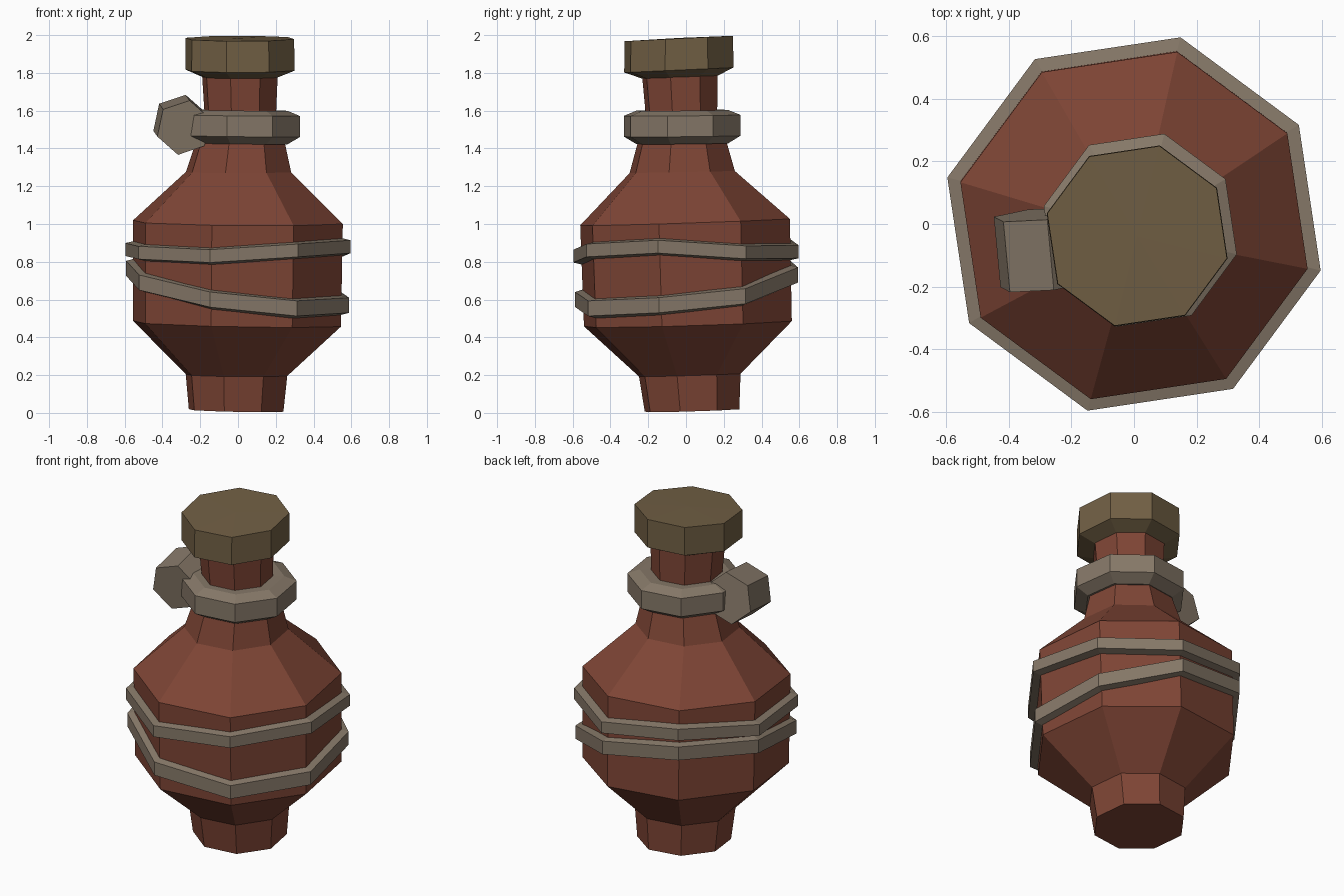
import bpy, bmesh, math
from mathutils import Vector

if "Cube" in bpy.data.objects:
    bpy.data.objects.remove(bpy.data.objects["Cube"])

N = 8
START = math.radians(31)


def material(name, rgb):
    m = bpy.data.materials.new(name)
    m.diffuse_color = (*rgb, 1)
    m.use_nodes = True
    m.node_tree.nodes["Principled BSDF"].inputs["Base Color"].default_value = m.diffuse_color
    return m


CLAY = material("red_clay", (0.21, 0.06, 0.036))
CORD = material("grey_cord", (0.24, 0.19, 0.14))
WOOD = material("brown_stopper", (0.165, 0.115, 0.058))


def ring(r, z, cx=0, cy=0, tx=0, ty=0, offsets=None):
    """Octagonal ring, tilted by tx / ty, with optional height per corner."""
    pts = []
    for i in range(N):
        a = START + i * math.tau / N
        x, y = r * math.cos(a), r * math.sin(a)
        dz = offsets[i] if offsets else 0
        pts.append(Vector((cx + x, cy + y, z + tx * x + ty * y + dz)))
    return pts


def loft(name, rings, mat, closed=False, apex=None):
    """Skin a stack of rings; closed joins last to first, else ends are capped."""
    bm = bmesh.new()
    vs = [[bm.verts.new(p) for p in r] for r in rings]
    n = len(vs[0])
    pairs = list(zip(vs, vs[1:])) + ([(vs[-1], vs[0])] if closed else [])
    for a, b in pairs:
        for i in range(n):
            j = (i + 1) % n
            bm.faces.new((a[i], a[j], b[j], b[i]))
    if not closed:
        bm.faces.new(vs[0][::-1])
        if apex:
            c = bm.verts.new(apex)
            for i in range(n):
                bm.faces.new((vs[-1][i], vs[-1][(i + 1) % n], c))
        else:
            bm.faces.new(vs[-1])
    bmesh.ops.recalc_face_normals(bm, faces=bm.faces)
    me = bpy.data.meshes.new(name)
    bm.to_mesh(me)
    bm.free()
    me.materials.append(mat)
    ob = bpy.data.objects.new(name, me)
    bpy.context.collection.objects.link(ob)
    return ob


# Bottle body: foot, belly, shoulder and neck
loft("bottle_body", [
    ring(0.258, 0.013, -0.01, 0.032, -0.02, 0.03),
    ring(0.277, 0.20, -0.008, 0.02, -0.01, 0.03),
    ring(0.567, 0.472, -0.005, 0.01, -0.02, 0.03),
    ring(0.572, 1.01, 0, -0.005, -0.01, 0.033),
    ring(0.287, 1.275, 0.003, -0.02, 0, 0.02),
    ring(0.243, 1.43, 0.012, -0.02),
    ring(0.196, 1.60, 0.012, -0.025),
    ring(0.207, 1.80, 0.01, -0.033),
], CLAY)

# Stopper with a faceted top
loft("stopper", [
    ring(0.20, 1.775, 0.01, -0.036, 0, 0.03),
    ring(0.298, 1.815, 0.01, -0.038, 0, 0.045),
    ring(0.296, 1.982, 0.01, -0.038, 0, 0.05),
], WOOD, apex=(0.01, -0.038, 1.985))

# Thick cord around the neck
loft("neck_cord", [
    ring(r, z, 0.02, -0.02, -0.01, 0.01)
    for r, z in ((0.19, 1.43), (0.25, 1.425), (0.318, 1.465),
                 (0.318, 1.575), (0.25, 1.602), (0.18, 1.60))
], CORD, closed=True)

# Uneven cords around the belly: corner heights and half thickness
bands = {
    "upper_belly_cord": ([0.85, 0.853, 0.905, 0.865, 0.848, 0.83, 0.86, 0.88],
                         0.034, 0.615, 0, 0),
    "lower_belly_cord": ([0.618, 0.73, 0.79, 0.765, 0.69, 0.60, 0.553, 0.57],
                         0.04, 0.608, -0.002, 0.003),
}
for name, (zs, h, r, cx, cy) in bands.items():
    loft(name, [
        ring(rr, dz, cx, cy, offsets=zs)
        for rr, dz in ((0.545, -h - 0.016), (r, -h), (r, h), (0.545, h + 0.016))
    ], CORD, closed=True)

# Hexagonal knot on the left of the neck cord
front, back = Vector((-0.287, -0.195, 1.51)), Vector((-0.308, 0.03, 1.54))
axis = (back - front).normalized()
side = Vector((1, 0, 0))
side = (side - axis * side.dot(axis)).normalized()
up = side.cross(axis)
loft("cord_knot", [
    [c + 0.148 * (math.cos(a) * side + math.sin(a) * up)
     for a in (math.radians(18 + 60 * i) for i in range(6))]
    for c in (front, back)
], CORD)
